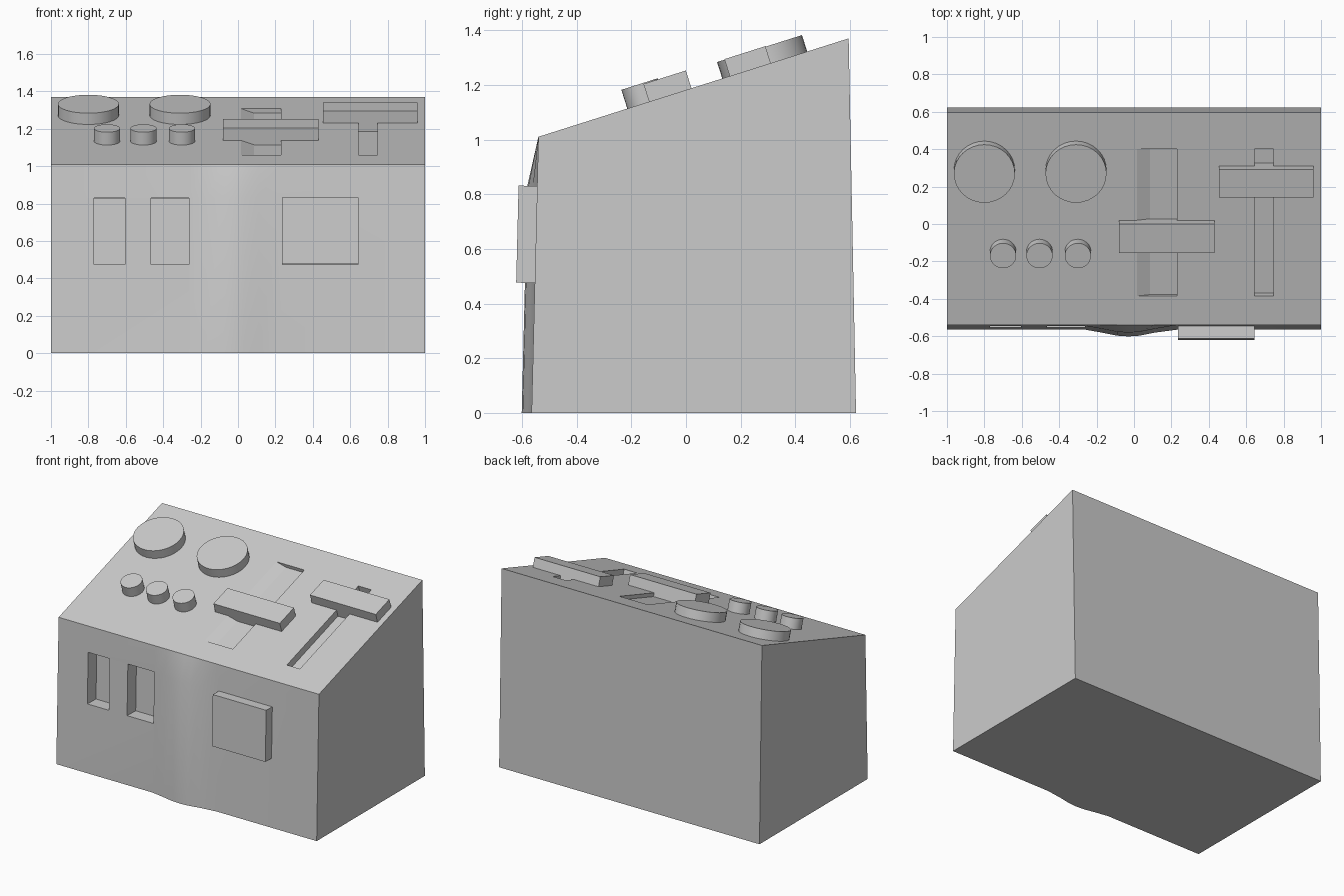
import bpy, bmesh, math
from mathutils import Matrix

if "Cube" in bpy.data.objects:
    bpy.data.objects.remove(bpy.data.objects["Cube"])

SLOPE = math.atan2(0.36, 1.135)
LEAN = math.atan2(0.025, 1.01)
# Working planes: local y runs up the face, local z points outward
TOP = Matrix.Translation((0, -0.54, 1.01)) @ Matrix.Rotation(SLOPE, 4, 'X')
FRONT = Matrix.Translation((0, -0.565, 0)) @ Matrix.Rotation(math.pi / 2 - LEAN, 4, 'X')


def along(y):
    """Distance up the sloped top for a given world y."""
    return (y + 0.54) / math.cos(SLOPE)


def finish(name, bm, matrix=Matrix()):
    bmesh.ops.recalc_face_normals(bm, faces=bm.faces)
    me = bpy.data.meshes.new(name)
    bm.to_mesh(me)
    bm.free()
    ob = bpy.data.objects.new(name, me)
    ob.matrix_world = matrix
    bpy.context.collection.objects.link(ob)
    return ob


def loft(name, rings, matrix=Matrix()):
    """Skin a row of closed rings and cap both ends."""
    bm = bmesh.new()
    rows = [[bm.verts.new(p) for p in ring] for ring in rings]
    for a, b in zip(rows, rows[1:]):
        for i in range(len(a)):
            j = (i + 1) % len(a)
            bm.faces.new((a[i], a[j], b[j], b[i]))
    bm.faces.new(rows[0])
    bm.faces.new(rows[-1])
    return finish(name, bm, matrix)


def prism(name, profile, y0, y1, plane):
    """Extrude an (x, height) profile up a working plane."""
    return loft(name, [[(x, y, n) for x, n in profile] for y in (y0, y1)], plane)


def rect(x0, x1, n0, n1):
    return [(x0, n0), (x1, n0), (x1, n1), (x0, n1)]


def smooth(ob, degrees):
    bpy.ops.object.select_all(action='DESELECT')
    ob.select_set(True)
    bpy.context.view_layer.objects.active = ob
    bpy.ops.object.shade_smooth_by_angle(angle=math.radians(degrees))


def knob(name, x, y, radius, height):
    bm = bmesh.new()
    bmesh.ops.create_cone(bm, cap_ends=True, segments=32, radius1=radius, radius2=radius,
                          depth=height + 0.01,
                          matrix=Matrix.Translation((x, along(y), (height - 0.01) / 2)))
    smooth(finish(name, bm, TOP), 30)


# Sloped console body with a soft bulge down the front
bulge = [(-1, 0), (-0.26, 0), (-0.17, 0.016), (-0.09, 0.032), (-0.03, 0.036),
         (0.03, 0.032), (0.11, 0.016), (0.23, 0), (1, 0)]
mid_y = -0.565 + 0.83 * math.tan(LEAN)
body = loft("console_body", [[(x, 0.622, 0), (x, -0.565 - b, 0), (x, mid_y - b, 0.83),
                              (x, -0.54, 1.01), (x, 0.595, 1.37)] for x, b in bulge])

# Slots in the top and recesses in the front
cutters = [
    prism("wide_slot_cutter", [(0.015 - 0.07, 0.025), (0.015, 0), (0.085, -0.025), (0.23, -0.025),
                               (0.23, 0.025)], along(-0.385), along(0.4), TOP),
    prism("narrow_slot_cutter", rect(0.645, 0.745, -0.05, 0.03), along(-0.385), along(0.4), TOP),
    prism("left_recess_cutter", rect(-0.77, -0.605, -0.095, 0.05), 0.475, 0.83, FRONT),
    prism("right_recess_cutter", rect(-0.465, -0.262, -0.095, 0.05), 0.475, 0.83, FRONT),
]
for cutter in cutters:
    cutter.hide_render = True
    cutter.hide_set(True)
    mod = body.modifiers.new(cutter.name, 'BOOLEAN')
    mod.operation = 'DIFFERENCE'
    mod.solver = 'EXACT'
    mod.object = cutter
bpy.context.view_layer.update()
baked = bpy.data.meshes.new_from_object(body.evaluated_get(bpy.context.evaluated_depsgraph_get()))
body.modifiers.clear()
body.data = baked
for cutter in cutters:
    bpy.data.objects.remove(cutter)
smooth(body, 16)

# Raised front panel
prism("front_panel", rect(0.235, 0.645, -0.01, 0.068), 0.475, 0.83, FRONT)

# Round dials and small knobs
for i, x in enumerate((-0.80, -0.31)):
    knob(f"dial_{i + 1}", x, 0.288, 0.163, 0.063)
for i, x in enumerate((-0.70, -0.505, -0.30)):
    knob(f"small_knob_{i + 1}", x, -0.148, 0.07, 0.072)

# Slider handles with stems filling their slots
prism("left_slider", [(-0.08, 0.068), (-0.08, 0), (0.015, 0), (0.085, -0.025), (0.23, -0.025),
                      (0.23, 0), (0.43, 0), (0.43, 0.068)], along(-0.135), along(0.02), TOP)
prism("right_slider", [(0.455, 0.065), (0.455, 0), (0.645, 0), (0.645, -0.05), (0.745, -0.05),
                       (0.745, 0), (0.96, 0), (0.96, 0.065)], along(0.16), along(0.31), TOP)
